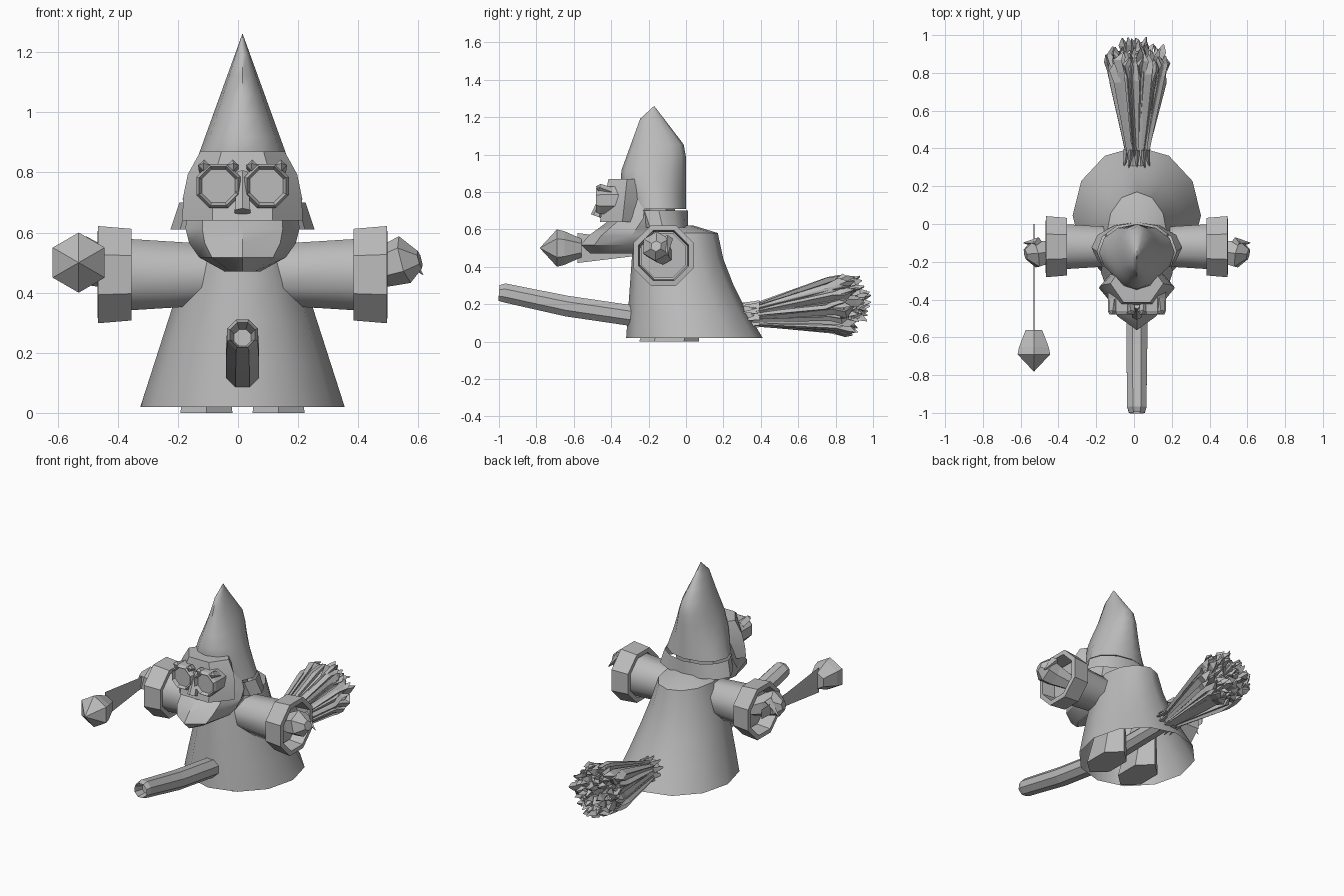
import bpy, bmesh, math, random
from mathutils import Vector

random.seed(4)
cube = bpy.data.objects.get("Cube")
if cube:
    bpy.data.objects.remove(cube, do_unlink=True)

MIDDLE = .015  # centre line of the figure
SIDES = {"left": 1, "right": -1}

grey = bpy.data.materials.new("plain grey")
grey.use_nodes = True
grey.diffuse_color = (.5, .5, .5, 1)
shader = grey.node_tree.nodes["Principled BSDF"]
shader.inputs["Base Color"].default_value = grey.diffuse_color


def finish(name, bm, smooth_angle=0):
    """Turn the mesh into a named object, flat or smooth shaded."""
    bmesh.ops.recalc_face_normals(bm, faces=bm.faces)
    mesh = bpy.data.meshes.new(name)
    bm.to_mesh(mesh)
    bm.free()
    mesh.materials.append(grey)
    obj = bpy.data.objects.new(name, mesh)
    bpy.context.collection.objects.link(obj)
    if smooth_angle:
        bpy.ops.object.select_all(action='DESELECT')
        obj.select_set(True)
        bpy.context.view_layer.objects.active = obj
        bpy.ops.object.shade_smooth_by_angle(angle=math.radians(smooth_angle))
    return obj


def bridge(bm, rings, capped=True):
    """Skin a row of rings of points."""
    rows = [[bm.verts.new(point) for point in ring] for ring in rings]
    for low, high in zip(rows, rows[1:]):
        for i in range(len(low)):
            bm.faces.new((low[i - 1], low[i], high[i], high[i - 1]))
    if capped:
        bm.faces.new(rows[0])
        bm.faces.new(rows[-1])


def circle(centre, across, up, sides, turn=0):
    angles = [math.tau * (i + turn) / sides for i in range(sides)]
    return [centre + across * math.sin(a) + up * math.cos(a) for a in angles]


def tube(bm, path, radii, sides=6, turn=0, capped=True):
    """Tube through the path, its rings square to the path's direction."""
    path = [Vector(point) for point in path]
    turning = (path[-1] - path[0]).to_track_quat('Z', 'Y')
    across, up = turning @ Vector((1, 0, 0)), turning @ Vector((0, 1, 0))
    bridge(bm, [circle(point, across * radius, up * radius, sides, turn)
                for point, radius in zip(path, radii)], capped)


def make_tube(name, path, radii, sides=6, turn=0, capped=True, smooth_angle=0):
    bm = bmesh.new()
    tube(bm, path, radii, sides, turn, capped)
    return finish(name, bm, smooth_angle)


def upright(name, section, steps, sides=12, capped=True, x=MIDDLE, turn=0, smooth_angle=40):
    """Stack of ovals; section(t) gives height, front, back and half width."""
    rings = []
    for k in range(steps + 1):
        height, front, back, width = section(k / steps)
        centre = Vector((x, (front + back) / 2, height))
        depth = Vector((0, (front - back) / 2, 0))
        rings.append(circle(centre, Vector((width, 0, 0)), depth, sides, turn))
    bm = bmesh.new()
    bridge(bm, rings, capped)
    return finish(name, bm, smooth_angle)


def lerp(start, end, t):
    return start + (end - start) * t


# Robe with a flaring hem, hollow below, and sloping shoulders
def robe_section(t):
    back = lerp(.17, .41, (1 - t) ** 1.5)
    return lerp(.02, .58, t), lerp(-.32, -.28, t), back, lerp(.34, .16, t)


def shoulder_section(t):
    return lerp(.58, .62, t), lerp(-.28, -.24, t), lerp(.17, .04, t), lerp(.16, .1, t)


upright("robe", robe_section, 4, capped=False)
upright("shoulders", shoulder_section, 1)


# Pointed hat: straight sides, bulging front, steep back
def hat_section(t):
    front = max(-.3 - .2 * t, .2 * t - .42, .6 * t - .77)
    back = min(0, .25 - .42 * t)
    return lerp(.71, 1.26, t), front, back, lerp(.2, .001, t)


def band_section(t):
    return lerp(.61, .7, t), lerp(-.26, -.3, t), .01, lerp(.24, .21, t)


upright("hat", hat_section, 8, smooth_angle=50)
upright("hat_band", band_section, 1, capped=False)


# Head with a pointed muzzle low on the face, and a flat-fronted mask
def head_section(t):
    muzzle = max(0, 1 - abs(t - .15) / .35)
    width = .19 * math.sin(math.pi * (.1 + .75 * t ** .7))
    return lerp(.47, .85, t), -.42 - .16 * muzzle + .05 * t, -.06, width


def mask_section(t):
    return lerp(.64, .87, t), lerp(-.48, -.43, t), -.2, .2 - .06 * t ** 3


upright("head", head_section, 8, sides=8, smooth_angle=30)
upright("mask", mask_section, 3, sides=6, turn=.5, smooth_angle=30)
make_tube("nose_bridge", [(MIDDLE, -.48, .67), (MIDDLE, -.43, .8)], [.03, .02])

# Folded legs under the robe
def leg_section(t):
    return lerp(0, .3, t), lerp(-.25, -.14, t), .07, lerp(.1, .06, t)


for label, side in SIDES.items():
    upright(label + "_leg", leg_section, 2, sides=6, x=MIDDLE + side * .12)

# Eyes with sunken lenses and small spiked brows
for label, side in SIDES.items():
    x = MIDDLE + side * .08
    depths = (-.36, -.46, -.48, -.46)
    make_tube(label + "_eye", [(x, y, .755) for y in depths], (.08, .08, .07, .06), 8, .5)
    bm = bmesh.new()
    for k in (-1, 1):
        root = Vector((x + k * .04, -.4, .8))
        tip = root + Vector((k * .01, -.08, .03))
        tube(bm, [root, root.lerp(tip, .8), tip], [.025, .02, .001], 4)
    finish(label + "_brow", bm)

# Sleeves, hollow flared cuffs, faceted hands and thumbs
for label, side in SIDES.items():
    def reach(distance, y=-.12, z=.46):
        return (MIDDLE + side * distance, y, z)

    make_tube(label + "_sleeve", [reach(.1), reach(.4)], [.11, .13], 8, .5, smooth_angle=50)
    cuff = make_tube(label + "_cuff", [reach(.37), reach(.48)], [.165, .175], 8, .5, capped=False)
    wall = cuff.modifiers.new("wall", 'SOLIDIFY')
    wall.thickness = .03
    make_tube(label + "_hand",
              [reach(.4), reach(.48, -.15, .49), reach(.54, -.16, .51), reach(.59, -.16, .51)],
              [.05, .07, .08, .03])
    make_tube(label + "_thumb", [reach(.52, -.1, .55), reach(.6, -.1, .46)], [.03, .002], 4)

# Wand: a thin upright blade widening to a faceted gem
WAND_X = -.53
bm = bmesh.new()
bridge(bm, [circle(Vector((WAND_X, y, .5)), Vector((.002, 0, 0)), Vector((0, 0, height)), 4)
            for y, height in ((0, .03), (-.25, .04), (-.58, .08))])
finish("wand", bm)
make_tube("wand_gem", [(WAND_X, y, .5) for y in (-.56, -.65, -.69, -.78)], [.05, .09, .1, .002])

# Bent broom handle, hollow at the front
make_tube("broom_handle",
          [(MIDDLE, -.94, .25), (MIDDLE, -1, .26), (MIDDLE, -.97, .26),
           (MIDDLE, -.64, .19), (MIDDLE, -.3, .14), (MIDDLE, .36, .14)],
          [.03, .045, .055, .06, .06, .05], 8, .5)


# Broom head: solid core, tied collar and jagged bristles
def broom_point(t, angle, spread):
    """Point inside the widening bundle, from the tie (t = 0) to the ends (t = 1)."""
    radius = spread * lerp(.05, .19, t)
    return Vector((MIDDLE + radius * math.sin(angle), lerp(.36, 1, t),
                   lerp(.14, .22, t) + radius * math.cos(angle)))


make_tube("broom_core", [broom_point(t, 0, 0) for t in (-.1, 0, .4, .75)],
          [.04, .05, .09, .13], 9)

bm = bmesh.new()
for k in range(10):
    angle = math.tau * k / 10
    path = [broom_point(.05, angle, 1), broom_point(0, angle, 1.2), broom_point(-.1, angle, 2)]
    tube(bm, path, [.02, .015, .003], 3)
finish("broom_binding", bm)

bm = bmesh.new()
COUNT = 110
GOLDEN_ANGLE = math.pi * (3 - math.sqrt(5))
for k in range(COUNT):
    spread = math.sqrt(k / COUNT)
    angle = k * GOLDEN_ANGLE
    end = 1 - .15 * spread ** 2 - random.uniform(0, .12)
    size = random.uniform(.014, .026)
    path = [broom_point(t, angle + random.uniform(-.1, .1), spread + random.uniform(-.1, .1))
            for t in (0, end - .16, end - .06, end)]
    tube(bm, path, [.012, size, size * 1.2, .004], 3, random.random())
finish("broom_bristles", bm)
